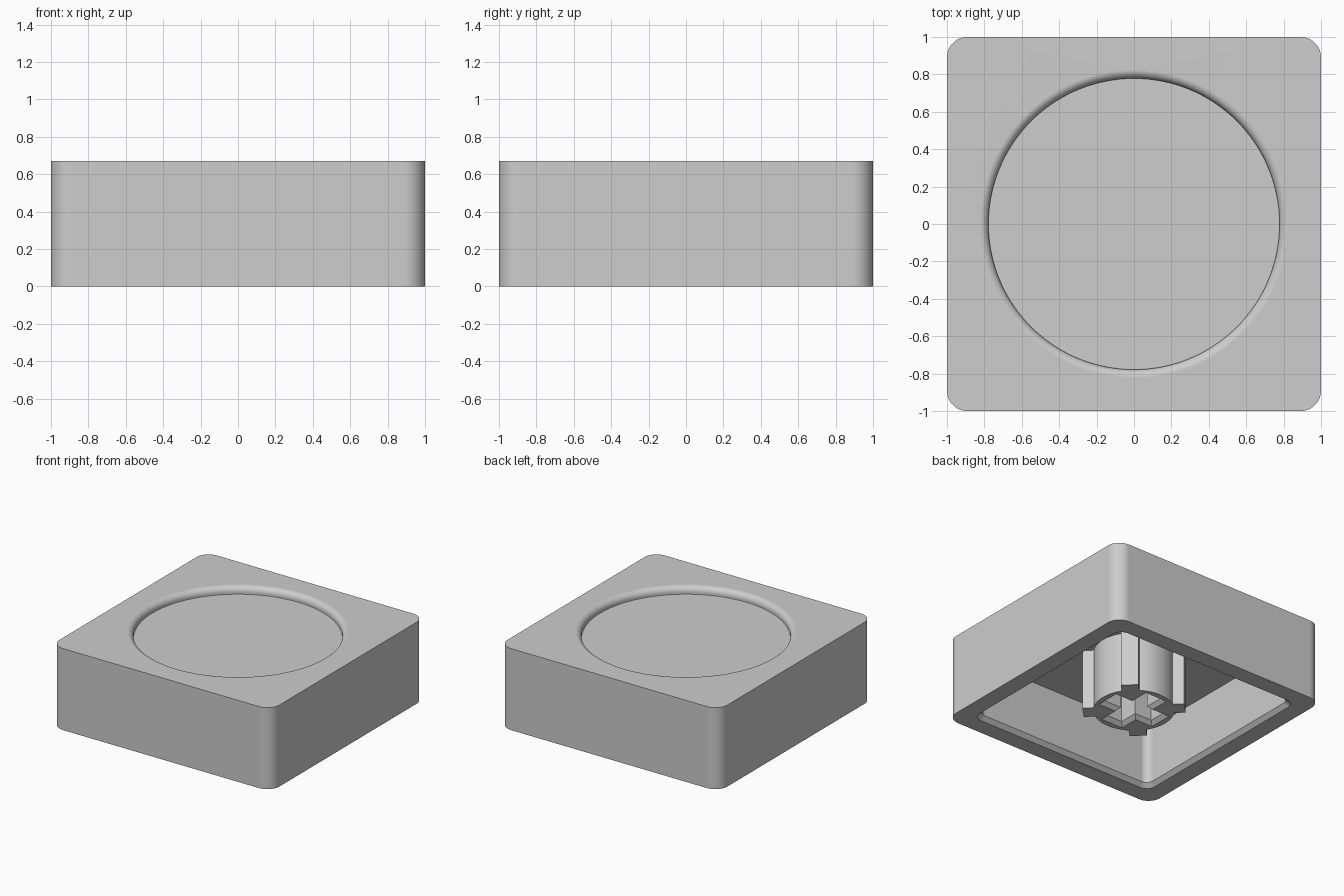
import bpy, bmesh, math
from mathutils import Matrix, Vector

cube = bpy.data.objects.get("Cube")
if cube:
    bpy.data.objects.remove(cube)

HEIGHT = 0.67
CEILING = 0.5
GREY = (0.61, 0.61, 0.61, 1.0)

plastic = bpy.data.materials.new("grey_plastic")
plastic.use_nodes = True
plastic.diffuse_color = GREY
plastic.node_tree.nodes["Principled BSDF"].inputs["Base Color"].default_value = GREY


# Profile outlines as lists of points at a given height
def circle(radius, z, count=128):
    return [Vector((radius * math.cos(math.tau * i / count),
                    radius * math.sin(math.tau * i / count), z)) for i in range(count)]


def rounded_square(half, radius, z, steps=12):
    points = []
    for quarter in range(4):
        middle = math.pi / 4 + quarter * math.pi / 2
        centre = Vector((math.cos(middle), math.sin(middle), 0)) * (half - radius) * math.sqrt(2)
        for i in range(steps + 1):
            a = quarter * math.pi / 2 + i / steps * math.pi / 2
            points.append(centre + Vector((math.cos(a) * radius, math.sin(a) * radius, z)))
    return points


def cross(length, width, z):
    points = []
    for quarter in range(4):
        turn = Matrix.Rotation(quarter * math.pi / 2, 3, 'Z')
        for x, y in ((length, -width), (length, width), (width, width)):
            points.append(turn @ Vector((x, y, z)))
    return points


# Mesh helpers
def add_ring(bm, points):
    return [bm.verts.new(p) for p in points]


def join(bm, a, b):
    for i in range(len(a)):
        j = (i + 1) % len(a)
        bm.faces.new((a[i], a[j], b[j], b[i]))


def loft(bm, outlines):
    rings = [add_ring(bm, o) for o in outlines]
    for a, b in zip(rings, rings[1:]):
        join(bm, a, b)
    return rings


def fill_between(bm, outer, inner):
    edges = []
    for ring in (outer, inner):
        for i, v in enumerate(ring):
            w = ring[(i + 1) % len(ring)]
            edges.append(bm.edges.get((v, w)))
    bmesh.ops.triangle_fill(bm, use_beauty=True, use_dissolve=False, edges=edges)


def finish(bm, name, smooth=True):
    bmesh.ops.recalc_face_normals(bm, faces=bm.faces)
    mesh = bpy.data.meshes.new(name)
    bm.to_mesh(mesh)
    bm.free()
    mesh.materials.append(plastic)
    obj = bpy.data.objects.new(name, mesh)
    bpy.context.collection.objects.link(obj)
    if smooth:
        bpy.ops.object.select_all(action='DESELECT')
        obj.select_set(True)
        bpy.context.view_layer.objects.active = obj
        bpy.ops.object.shade_smooth_by_angle(angle=math.radians(30))
        weighted = obj.modifiers.new("even_shading", 'WEIGHTED_NORMAL')
        weighted.keep_sharp = True


# Cap shell: outer wall, rolled dish edge, dish floor, hollow underside
bm = bmesh.new()
outer = loft(bm, [rounded_square(1, 0.11, 0), rounded_square(1, 0.11, HEIGHT)])

DISH, ROLL, DEPTH = 0.778, 0.046, 0.06
dish_outlines = []
for i in range(11):
    a = i / 10 * math.pi / 2
    dish_outlines.append(circle(DISH + ROLL * (1 - math.sin(a)),
                                HEIGHT - ROLL * (1 - math.cos(a))))
dish_outlines.append(circle(DISH, HEIGHT - DEPTH))
dish = loft(bm, dish_outlines)
fill_between(bm, outer[-1], dish[0])
bm.faces.new(dish[-1])

inner = loft(bm, [rounded_square(0.86, 0.08, 0),
                  rounded_square(0.828, 0.06, 0.032),
                  rounded_square(0.828, 0.06, CEILING)])
join(bm, outer[0], inner[0])
bm.faces.new(inner[-1])
finish(bm, "cap_shell")

# Stem post with a chamfered cross socket
bm = bmesh.new()
post = loft(bm, [circle(0.306, CEILING, 64), circle(0.306, 0, 64)])
socket = loft(bm, [cross(0.26, 0.1, 0), cross(0.228, 0.07, 0.03),
                   cross(0.228, 0.07, CEILING - 0.005)])
fill_between(bm, post[-1], socket[0])
bm.faces.new(socket[-1])
finish(bm, "stem_post")

# Four stem ribs on the diagonals
for index, name in enumerate(("back_left", "back_right", "front_right", "front_left")):
    bm = bmesh.new()
    bmesh.ops.create_cube(bm, size=1)
    turn = Matrix.Rotation(math.pi / 4 + index * math.pi / 2, 4, 'Z')
    place = Matrix.Translation((0.34, 0, CEILING / 2))
    size = Matrix.Diagonal((0.09, 0.133, CEILING, 1))
    bmesh.ops.transform(bm, matrix=turn @ place @ size, verts=bm.verts)
    finish(bm, "stem_rib_" + name, smooth=False)
